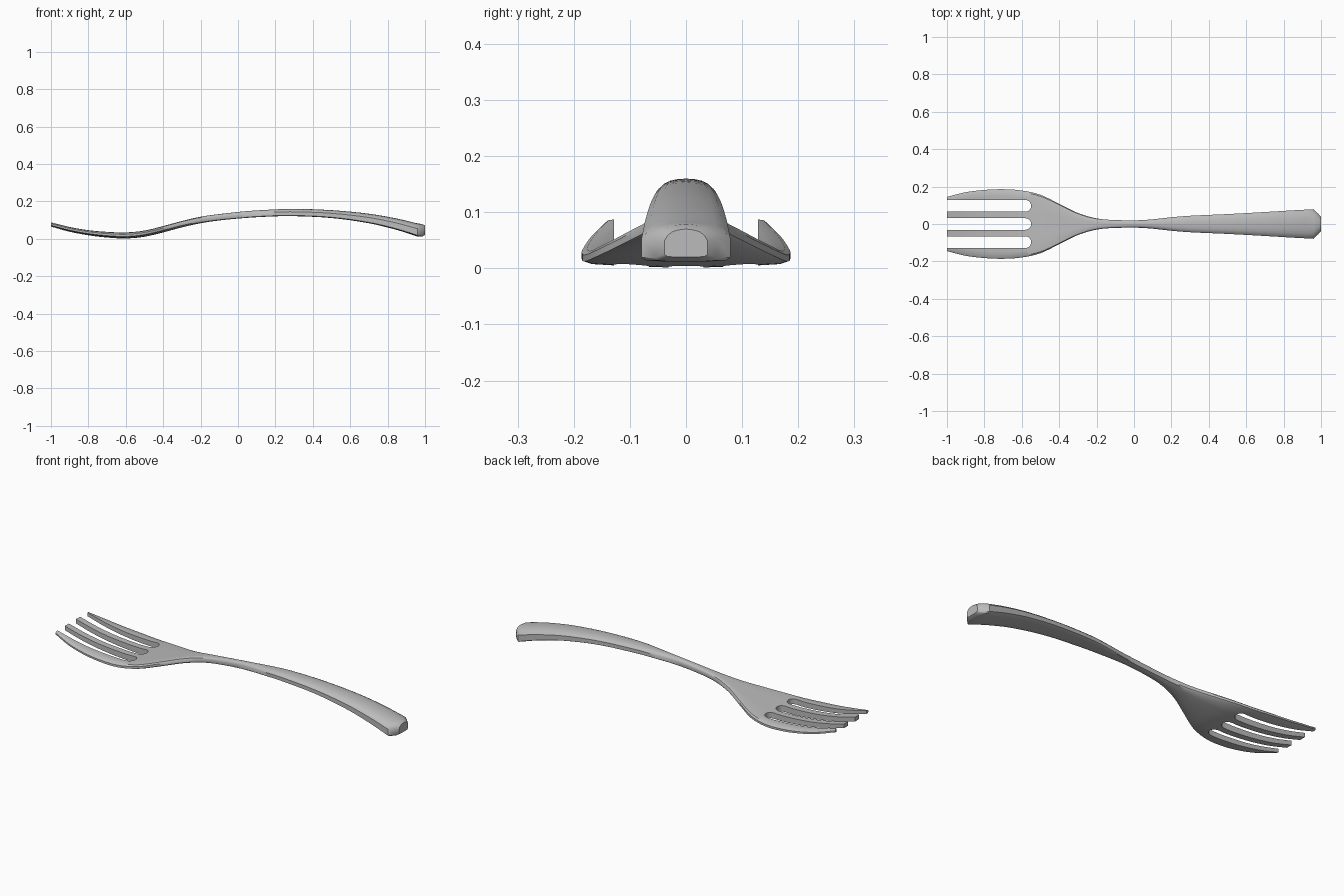
import bpy, bmesh
from mathutils import Vector

if "Cube" in bpy.data.objects:
    bpy.data.objects.remove(bpy.data.objects["Cube"])

steel = bpy.data.materials.new("brushed_steel")
steel.use_nodes = True
steel.diffuse_color = (0.5, 0.5, 0.5, 1)
steel.node_tree.nodes["Principled BSDF"].inputs["Base Color"].default_value = steel.diffuse_color

# Stations along the fork: x, half width, bottom, top
STATIONS = [
    (-1, .145, .064, .088), (-.9, .17, .037, .063), (-.8, .182, .018, .046),
    (-.7, .186, .006, .037), (-.6, .179, .001, .034), (-.5, .156, .011, .044),
    (-.4, .108, .034, .068), (-.3, .059, .061, .095), (-.2, .03, .083, .118),
    (-.1, .021, .098, .132), (.05, .021, .112, .148), (.2, .036, .12, .157),
    (.3, .044, .121, .16), (.5, .053, .111, .153), (.7, .064, .083, .134),
    (.85, .073, .047, .108), (.96, .079, .012, .082)]

# Half outlines (side, height) from bottom centre to top centre
HEAD = [(0, 0), (.5, .06), (.92, .2), (1, .35), (1, .7), (.95, .92), (.8, 1), (.4, 1), (0, 1)]
HANDLE = [(0, 0), (.5, 0), (.9, .03), (1, .1), (1, .6), (.85, .78), (.65, .9), (.35, .97), (0, 1)]


def smooth_stations(rows, steps):
    """Pass a smooth curve through the stations."""
    pts = [Vector(r) for r in rows]
    result = []
    for i in range(len(pts) - 1):
        a, b = pts[i], pts[i + 1]
        before = pts[max(i - 1, 0)]
        after = pts[min(i + 2, len(pts) - 1)]
        # slopes measured per unit of x keep uneven spacing smooth
        gap = b[0] - a[0]
        sa = (b - before) / (b[0] - before[0]) * gap
        sb = (after - a) / (after[0] - a[0]) * gap
        for k in range(steps):
            t = k / steps
            u = 1 - t
            result.append(a * (u * u * (1 + 2 * t)) + b * (t * t * (3 - 2 * t))
                          + sa * (t * u * u) - sb * (t * t * u))
    return result + [pts[-1]]


def section(x, half, low, high):
    """Full ring blended from the flat head to the arched handle."""
    mix = min(max((x + .4) / .5, 0), 1)
    side = []
    for (ya, za), (yb, zb) in zip(HEAD, HANDLE):
        y, z = ya + (yb - ya) * mix, za + (zb - za) * mix
        side.append((x, y * half, low + z * (high - low)))
    return side + [(x, -y, z) for x, y, z in side[-2:0:-1]]


def loft(name, rings):
    bm = bmesh.new()
    loops = [[bm.verts.new(p) for p in ring] for ring in rings]
    for a, b in zip(loops, loops[1:]):
        for i in range(len(a)):
            j = (i + 1) % len(a)
            bm.faces.new((a[i], a[j], b[j], b[i]))
    bm.faces.new(loops[0])
    bm.faces.new(loops[-1][::-1])
    bmesh.ops.recalc_face_normals(bm, faces=bm.faces)
    mesh = bpy.data.meshes.new(name)
    bm.to_mesh(mesh)
    bm.free()
    obj = bpy.data.objects.new(name, mesh)
    bpy.context.collection.objects.link(obj)
    mesh.materials.append(steel)
    return obj


# Fork body with a chamfered handle end
rings = [section(*row) for row in smooth_stations(STATIONS, 4)]
rings.append(section(.985, .055, .012, .079))
rings.append(section(1, .038, .02, .07))
fork = loft("fork_body", rings)


# Slots with round ends between the four tines
def slot_cutter(y):
    r = .031
    bpy.ops.mesh.primitive_cylinder_add(vertices=24, radius=r, depth=.6, location=(-.55 - r, y, 0))
    cutter = bpy.context.object
    cutter.name = "slot_cutter"
    for v in cutter.data.vertices:
        if v.co.x < -.001:
            v.co.x = -.6
            v.co.y = r if v.co.y > 0 else -r
    # rebuild as a clean extruded outline
    bm = bmesh.new()
    bm.from_mesh(cutter.data)
    bmesh.ops.remove_doubles(bm, verts=bm.verts, dist=.0001)
    bmesh.ops.recalc_face_normals(bm, faces=bm.faces)
    bm.to_mesh(cutter.data)
    bm.free()
    cutter.hide_render = True
    return cutter


for y in (-.097, 0, .097):
    cutter = slot_cutter(y)
    cut = fork.modifiers.new("tine_slot", "BOOLEAN")
    cut.operation = "DIFFERENCE"
    cut.solver = "EXACT"
    cut.object = cutter
    bpy.ops.object.select_all(action="DESELECT")
    fork.select_set(True)
    bpy.context.view_layer.objects.active = fork
    bpy.ops.object.modifier_apply(modifier=cut.name)
    bpy.data.objects.remove(cutter)

# Smooth metal with crisp edges
bpy.ops.object.shade_smooth_by_angle(angle=.6)
